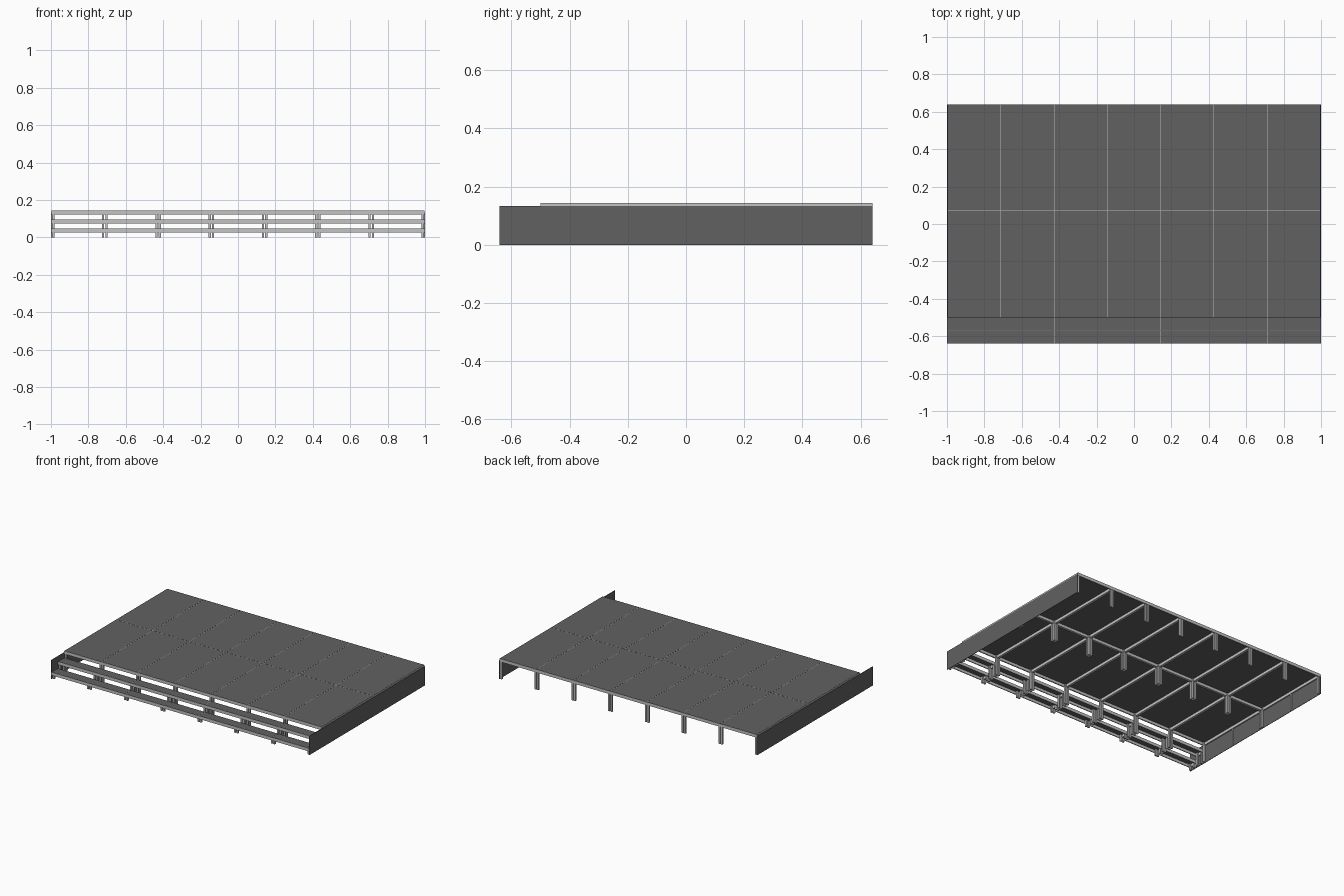
import bpy
import bmesh
from mathutils import Matrix, Vector

cube = bpy.data.objects.get("Cube")
if cube:
    bpy.data.objects.remove(cube, do_unlink=True)


def make_material(name, value):
    mat = bpy.data.materials.new(name)
    mat.use_nodes = True
    colour = (value, value, value, 1)
    mat.diffuse_color = colour
    mat.node_tree.nodes["Principled BSDF"].inputs["Base Color"].default_value = colour
    return mat


DARK = make_material("dark grey board", 0.12)
LIGHT = make_material("light grey metal", 0.55)


def add_box(bm, x0, x1, y0, y1, z0, z1):
    size = Vector((x1 - x0, y1 - y0, z1 - z0))
    centre = Vector((x0 + x1, y0 + y1, z0 + z1)) / 2
    matrix = Matrix.Translation(centre) @ Matrix.Diagonal(size.to_4d())
    bmesh.ops.create_cube(bm, size=1, matrix=matrix)


def build(name, boxes, mat):
    bm = bmesh.new()
    for box in boxes:
        add_box(bm, *box)
    mesh = bpy.data.meshes.new(name)
    bm.to_mesh(mesh)
    bm.free()
    mesh.materials.append(mat)
    obj = bpy.data.objects.new(name, mesh)
    bpy.context.collection.objects.link(obj)
    return obj


HALF_X, HALF_Y = 0.997, 0.64
MODULE = 2 * HALF_X / 7
DEPTH, TREAD = 0.57, 0.07
RISE, RAIL, BOARD = 0.048, 0.022, 0.003
SEAMS = [-HALF_X + i * MODULE for i in range(8)]
LEG = 0.012


def platform(name, x0, x1, y0, y1, top, rail_width):
    """A thin board held in a perimeter frame of rails."""
    w, low, high = rail_width, top - RAIL, top - 0.0005
    build(name + "_frame", [
        (x0, x1, y0, y0 + w, low, high),
        (x0, x1, y1 - w, y1, low, high),
        (x0, x0 + w, y0 + w, y1 - w, low, high),
        (x1 - w, x1, y0 + w, y1 - w, low, high)], LIGHT)
    gap = 0.001
    build(name + "_board",
          [(x0 + gap, x1 - gap, y0 + gap, y1 - gap, top - BOARD, top)], DARK)


def legs(name, xs, ys, top):
    """Square legs set just inside the corners."""
    h = LEG / 2
    build(name, [(x - h, x + h, y - h, y + h, 0, top) for x in xs for y in ys], LIGHT)


def leg_positions(seams):
    inset = 0.009
    return ([s + inset for s in seams[:-1]] + [s - inset for s in seams[1:]])


# Main decks, two rows of seven, with a leg in each corner
deck_top = 3 * RISE
front = -HALF_Y + 2 * TREAD
for row in range(2):
    y0 = front + row * DEPTH
    for col in range(7):
        platform(f"deck_{row}_{col}", SEAMS[col], SEAMS[col + 1],
                 y0, y0 + DEPTH, deck_top, 0.008)
    legs(f"deck_legs_{row}", leg_positions(SEAMS),
         (y0 + 0.009, y0 + DEPTH - 0.009), deck_top - BOARD)

# Two front steps, each made from two-module treads
breaks = SEAMS[::2] + [SEAMS[-1]]
for step in range(2):
    y0 = -HALF_Y + step * TREAD
    top = (step + 1) * RISE
    for i, (x0, x1) in enumerate(zip(breaks, breaks[1:])):
        platform(f"step_{step}_{i}", x0, x1, y0, y0 + TREAD, top, 0.006)
    legs(f"step_legs_{step}", leg_positions(SEAMS),
         (y0 + 0.014, y0 + TREAD - 0.014), top - BOARD)

# Side skirts with slim posts on their inner faces
for side, name in ((1, "left"), (-1, "right")):
    x0, x1 = sorted((side * HALF_X, side))
    build(name + "_skirt", [(x0, x1, -HALF_Y, HALF_Y, 0, 0.133)], DARK)
    x0, x1 = sorted((side * HALF_X, side * (HALF_X - 0.006)))
    posts = [front + DEPTH / 2, front + 1.5 * DEPTH]
    build(name + "_skirt_posts",
          [(x0, x1, y - 0.004, y + 0.004, 0, 0.125) for y in posts], LIGHT)
